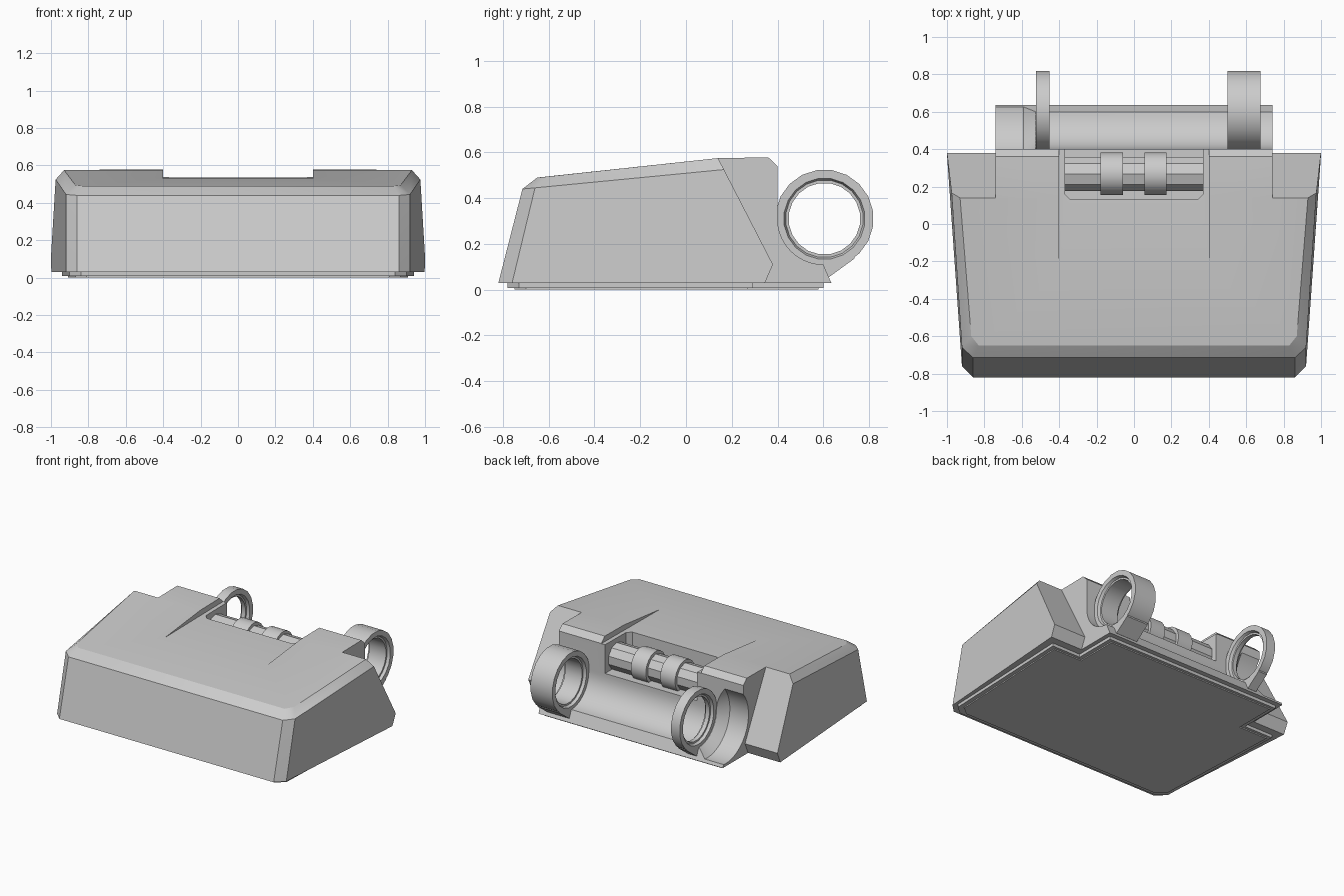
import bpy, bmesh, math
from mathutils import Vector

if "Cube" in bpy.data.objects:
    bpy.data.objects.remove(bpy.data.objects["Cube"])

AXIS_Y, AXIS_Z = 0.605, 0.31   # axis shared by trough and rings


def finish(name, bm):
    bmesh.ops.recalc_face_normals(bm, faces=bm.faces[:])
    me = bpy.data.meshes.new(name)
    bm.to_mesh(me)
    bm.free()
    ob = bpy.data.objects.new(name, me)
    bpy.context.collection.objects.link(ob)
    return ob


def prism(name, pts, vec):
    """Extrude a 3D polygon along vec."""
    bm = bmesh.new()
    face = bm.faces.new([bm.verts.new(p) for p in pts])
    ext = bmesh.ops.extrude_face_region(bm, geom=[face])
    bmesh.ops.translate(bm, vec=vec, verts=[v for v in ext["geom"] if isinstance(v, bmesh.types.BMVert)])
    return finish(name, bm)


def side_prism(name, yz, x0, x1):
    return prism(name, [(x0, y, z) for y, z in yz], (x1 - x0, 0, 0))


def plan_prism(name, half, z0, z1):
    pts = half + [(-x, y) for x, y in reversed(half)]
    return prism(name, [(x, y, z0) for x, y in pts], (0, 0, z1 - z0))


def lathe(name, xr, cy, cz, n, closed=False):
    """Revolve (x, radius) points around an axis parallel to x."""
    bm = bmesh.new()
    rows = []
    for x, r in xr:
        rows.append([bm.verts.new((x, cy + r * math.cos(2 * math.pi * (i + .5) / n),
                                   cz + r * math.sin(2 * math.pi * (i + .5) / n))) for i in range(n)])
    pairs = list(zip(rows, rows[1:]))
    if closed:
        pairs.append((rows[-1], rows[0]))
    else:
        bm.faces.new(rows[0])
        bm.faces.new(rows[-1])
    for a, b in pairs:
        for i in range(n):
            j = (i + 1) % n
            bm.faces.new((a[i], a[j], b[j], b[i]))
    return finish(name, bm)


def boolean(ob, other, op):
    mod = ob.modifiers.new(op, "BOOLEAN")
    mod.operation, mod.object, mod.solver = op, other, "EXACT"
    bpy.context.view_layer.objects.active = ob
    bpy.ops.object.modifier_apply(modifier=mod.name)
    bpy.data.objects.remove(other)


# Main housing: convex tapered shell with slanted wing backs
bm = bmesh.new()
for x, y, z in [(.86, -.82, .03), (.92, -.76, .03), (.998, .345, .03), (1, .38, .11),
                (.86, -.715, .44), (.92, -.66, .445), (.975, .166, .525),
                (.83, -.65, .49), (.87, -.6, .495), (.93, .14, .575)]:
    for s in (1, -1):
        bm.verts.new((s * x, y, z))
bmesh.ops.convex_hull(bm, input=bm.verts[:])
bmesh.ops.dissolve_limit(bm, angle_limit=math.radians(1), verts=bm.verts[:], edges=bm.edges[:])
housing = finish("housing", bm)

# Rear block with a concave trough running across it
arc = [(.6 - .2 * math.cos(math.radians(a)), .31 - .2 * math.sin(math.radians(a))) for a in range(0, 91, 9)]
rear = [(0, .04), (0, .555), (.14, .575), (.36, .578), (.40, .54)] + arc + [(.635, .03), (.3, .03)]
boolean(housing, side_prism("rear_block", rear, -.74, .74), "UNION")

# Wider flared end of the trough, sunken centre strip, roller pocket
boolean(housing, lathe("flare_cut", [(-.74, .26), (-.59, .26), (-.515, .19)], .6, .31, 40), "DIFFERENCE")
boolean(housing, side_prism("strip_cut", [(-.28, .531), (.7, .542), (.7, .8), (-.28, .8)], -.4, .4), "DIFFERENCE")
pocket = [(.34, .13), (.37, .16), (.37, .5)]
boolean(housing, plan_prism("pocket_cut", pocket, .33, .7), "DIFFERENCE")

# Base plates with notched back corners
base = plan_prism("base_plate", [(.84, -.78), (.90, -.73), (.94, .29), (.71, .29), (.71, .6)], .008, .035)
sole = plan_prism("sole_plate", [(.81, -.75), (.87, -.70), (.91, .27), (.68, .27), (.68, .58)], 0, .012)

# Roller bar with two collars
bar = lathe("roller_bar", [(-.37, .095), (.37, .095)], .268, .41, 10)
smooth = [housing]
for i, (a, b) in enumerate([(-.18, -.06), (.055, .175)]):
    smooth.append(lathe(f"roller_collar_{i + 1}", [(a, .115), (b, .115)], .268, .41, 20))

# Holder rings, each with a small foot on the trough lip
for side, a, b in (("left", -.523, -.453), ("right", .5, .675)):
    c = .02
    prof = [(a, .215), (b, .215), (b, .178), (b - c, .17), (b - c, .157),
            (a + c, .157), (a + c, .17), (a, .178)]
    smooth.append(lathe(f"holder_ring_{side}", prof, AXIS_Y, AXIS_Z, 20, closed=True))
    side_prism(f"ring_foot_{side}", [(.56, .115), (.60, .055), (.625, .055), (.735, .135), (.74, .155), (.60, .115)], a, b)

for ob in smooth:
    bpy.ops.object.select_all(action="DESELECT")
    ob.select_set(True)
    bpy.context.view_layer.objects.active = ob
    bpy.ops.object.shade_smooth_by_angle(angle=math.radians(25))
